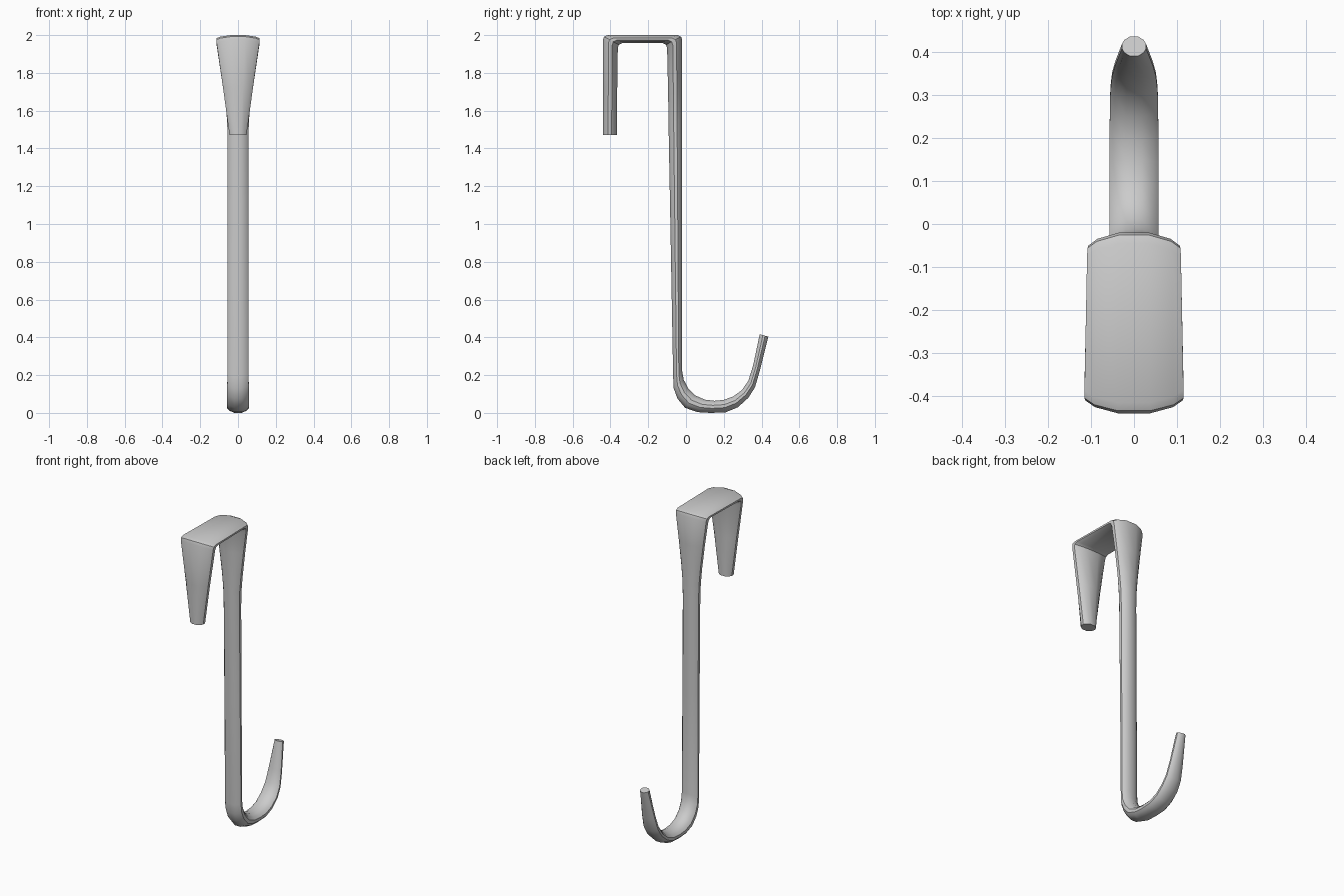
import bpy, bmesh
from math import radians

# Stations along the bent bar: side A (y, z), side B (y, z), half width
stations = [
    # short front leg
    (-.44, 1.47, -.366, 1.47, .045),
    (-.44, 1.72, -.364, 1.72, .079),
    (-.44, 1.975, -.361, 1.93, .113),
    # top bridge with rounded corners
    (-.434, 1.992, -.356, 1.949, .115),
    (-.415, 2.0, -.338, 1.957, .115),
    (-.045, 2.0, -.122, 1.957, .109),
    (-.026, 1.992, -.106, 1.949, .108),
    (-.02, 1.975, -.10, 1.93, .106),
    # long stem, flared at the top
    (-.02, 1.80, -.097, 1.80, .085),
    (-.02, 1.65, -.094, 1.65, .067),
    (-.02, 1.55, -.093, 1.55, .058),
    (-.02, 1.45, -.091, 1.45, .055),
    (-.02, .85, -.08, .85, .055),
    (-.02, .22, -.068, .19, .056),
    # curved hook, narrowing to a round tip
    (-.012, .175, -.065, .13, .057),
    (.012, .13, -.045, .075, .057),
    (.05, .092, -.005, .027, .057),
    (.10, .07, .06, .004, .057),
    (.15, .064, .13, .0, .057),
    (.20, .069, .21, .003, .057),
    (.25, .087, .275, .03, .056),
    (.295, .12, .33, .08, .055),
    (.33, .17, .365, .135, .051),
    (.355, .25, .39, .22, .044),
    (.39, .416, .436, .404, .028),
]

# Quarter of the softened section, mirrored to a 12-sided outline
quarter = [(1, .25), (.8, .64), (.33, 1)]
half = quarter + [(-u, v) for u, v in reversed(quarter)]
section = half + [(-u, -v) for u, v in half]

bm = bmesh.new()
rings = []
for ya, za, yb, zb, w in stations:
    cy, cz = (ya + yb) / 2, (za + zb) / 2
    dy, dz = (ya - yb) / 2, (za - zb) / 2
    rings.append([bm.verts.new((u * w, cy + v * dy, cz + v * dz)) for u, v in section])

n = len(section)
for a, b in zip(rings, rings[1:]):
    for i in range(n):
        j = (i + 1) % n
        bm.faces.new((a[i], a[j], b[j], b[i]))
bm.faces.new(rings[0])
bm.faces.new(rings[-1])
bmesh.ops.recalc_face_normals(bm, faces=bm.faces)

mesh = bpy.data.meshes.new("door_hook")
bm.to_mesh(mesh)
bm.free()
hook = bpy.data.objects.new("door_hook", mesh)
bpy.context.collection.objects.link(hook)
bpy.context.view_layer.objects.active = hook
hook.select_set(True)
bpy.ops.object.shade_smooth_by_angle(angle=radians(32))
